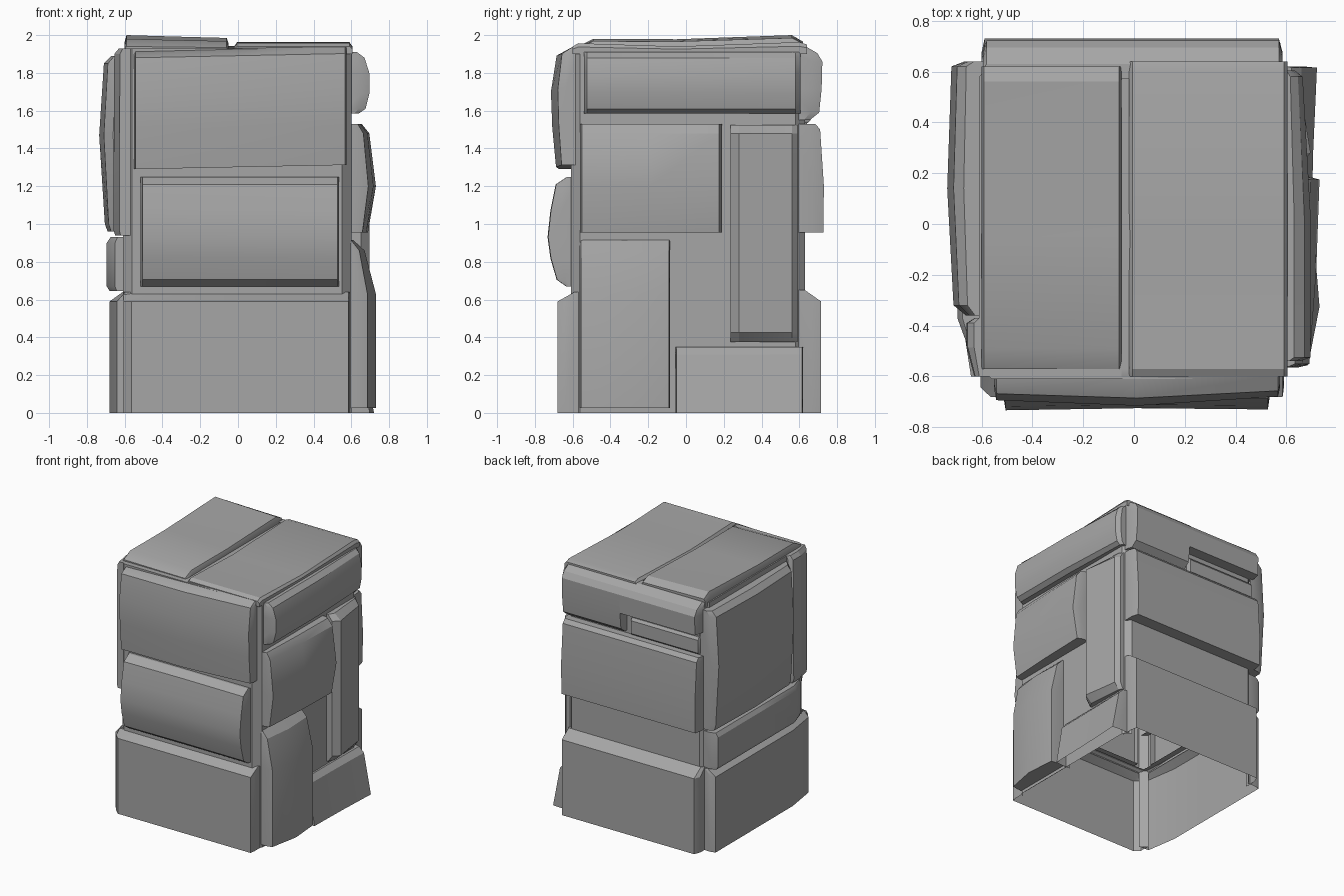
import bpy, bmesh, math
from mathutils import Vector

cube = bpy.data.objects.get("Cube")
if cube:
    bpy.data.objects.remove(cube)

stone = bpy.data.materials.new("grey_stone")
stone.use_nodes = True
GREY = (0.38, 0.38, 0.38, 1)
stone.diffuse_color = GREY
stone.node_tree.nodes["Principled BSDF"].inputs["Base Color"].default_value = GREY

# Maps (along, across, outward) to model space for every side
SIDES = {
    "front": lambda u, v, d: (u, -d, v),
    "back": lambda u, v, d: (u, d, v),
    "right": lambda u, v, d: (d, u, v),
    "left": lambda u, v, d: (-d, u, v),
    "top": lambda u, v, d: (u, v, d),
}
parts = []


def finish(name, bm):
    bmesh.ops.recalc_face_normals(bm, faces=bm.faces[:])
    mesh = bpy.data.meshes.new(name)
    bm.to_mesh(mesh)
    bm.free()
    mesh.materials.append(stone)
    ob = bpy.data.objects.new(name, mesh)
    bpy.context.scene.collection.objects.link(ob)
    parts.append(ob)


def slab(name, side, u0, u1, profile, bevel=(0.03, 0.03), shape=(1, 1, 1), base=0.57,
         tilt=0):
    """Open-backed stone: a (height, depth) profile swept sideways with bevelled ends."""
    place = SIDES[side]
    b0, b1 = bevel
    left, mid, right = shape
    columns = [(u0, 0), (u0, 0.65 * left), (u0 + b0, left), ((u0 + u1) / 2, mid),
               (u1 - b1, right), (u1, 0.65 * right), (u1, 0)]
    rows = list(profile)
    if rows[0][0] > 0 or side == "top":      # stones on the ground stay open below
        rows.insert(0, (rows[0][0], base))
    rows.append((rows[-1][0], base))
    bm = bmesh.new()
    grid = [[bm.verts.new(place(u, v + tilt * (u - u0), base + (d - base) * f))
             for u, f in columns] for v, d in rows]
    for low, high in zip(grid, grid[1:]):
        for i in range(len(columns) - 1):
            bm.faces.new((low[i], low[i + 1], high[i + 1], high[i]))
    bmesh.ops.remove_doubles(bm, verts=bm.verts[:], dist=0.0005)
    finish(name, bm)


# Hollow core, open below, its lower walls left out behind the base stones
bm = bmesh.new()
bmesh.ops.create_cube(bm, size=1)
for v in bm.verts:
    v.co = Vector((v.co.x * 1.21 - 0.005, v.co.y * 1.24 + 0.01, (v.co.z + 0.5) * 1.93))
upright = [e for e in bm.edges if abs(e.verts[0].co.z - e.verts[1].co.z) > 1]
bmesh.ops.bevel(bm, geom=upright, offset=0.05, segments=1, affect="EDGES")
bmesh.ops.bisect_plane(bm, geom=bm.verts[:] + bm.edges[:] + bm.faces[:],
                       plane_co=(0, 0, 0.62), plane_no=(0, 0, 1))
bm.normal_update()
hidden = [f for f in bm.faces if f.normal.z < -0.9 or (
    f.calc_center_median().z < 0.62 and (abs(f.normal.y) > 0.9 or f.normal.x < -0.9))]
bmesh.ops.delete(bm, geom=hidden, context="FACES")
finish("core", bm)

# Front stones
slab("front_base_stone", "front", -0.605, 0.59,
     [(0, 0.68), (0.59, 0.68), (0.64, 0.59)], bevel=(0.04, 0.005))
slab("front_middle_stone", "front", -0.515, 0.535,
     [(0.67, 0.635), (0.705, 0.685), (0.82, 0.718), (0.93, 0.733), (1.07, 0.718),
      (1.21, 0.69), (1.25, 0.63)],
     bevel=(0.01, 0.008), shape=(1, 0.95, 0.98))
slab("front_top_stone", "front", -0.55, 0.575,
     [(1.29, 0.688), (1.5, 0.708), (1.69, 0.715), (1.88, 0.685), (1.92, 0.6)],
     bevel=(0.008, 0.008), shape=(0.85, 1, 0.75), tilt=0.02)

# Right-hand side stones
slab("side_top_stone", "right", -0.54, 0.605,
     [(1.585, 0.64), (1.61, 0.675), (1.69, 0.695), (1.8, 0.695), (1.88, 0.67),
      (1.91, 0.63)],
     bevel=(0.015, 0.025), shape=(1, 1, 0.75))
slab("side_middle_stone", "right", -0.56, 0.19,
     [(0.955, 0.688), (1.2, 0.73), (1.48, 0.695), (1.53, 0.655)],
     bevel=(0.01, 0.015), shape=(0.75, 0.92, 1))
slab("side_tall_stone", "right", 0.235, 0.59,
     [(0.375, 0.64), (0.425, 0.695), (1.48, 0.695), (1.525, 0.64)],
     bevel=(0.045, 0.03), shape=(1, 0.83, 0.67))
slab("side_lower_stone", "right", -0.565, -0.085,
     [(0.025, 0.73), (0.63, 0.73), (0.86, 0.67), (0.915, 0.61)],
     bevel=(0.01, 0.005), shape=(0.72, 1, 0.88))
slab("side_base_stone", "right", -0.055, 0.62,
     [(0, 0.72), (0.31, 0.66), (0.35, 0.62)],
     bevel=(0.005, 0.005), shape=(0.85, 0.9, 1))

# Back stones, the top one notched above a small recessed filler stone
slab("back_base_stone", "back", -0.59, 0.585,
     [(0, 0.715), (0.59, 0.715), (0.65, 0.63)], bevel=(0.02, 0.01))
slab("back_middle_stone", "back", -0.6, 0.585,
     [(0.955, 0.727), (1.2, 0.73), (1.5, 0.71), (1.53, 0.685)],
     bevel=(0.012, 0.015))
crown = [(1.715, 0.718), (1.86, 0.722), (1.905, 0.695), (1.942, 0.63)]
slab("back_top_stone_notched", "back", -0.595, 0.07, crown, bevel=(0.015, 0))
slab("back_top_stone_full", "back", 0.07, 0.585,
     [(1.55, 0.655), (1.59, 0.705)] + crown, bevel=(0, 0.015))
slab("back_filler_stone", "back", -0.58, 0.03,
     [(1.535, 0.645), (1.55, 0.66), (1.65, 0.66), (1.67, 0.645)], bevel=(0.015, 0.015))

# Left-hand side stones
slab("left_base_stone", "left", -0.6, 0.615,
     [(0, 0.68), (0.59, 0.68), (0.64, 0.61)],
     bevel=(0.25, 0.01))
slab("left_low_stone", "left", -0.49, 0.61,
     [(0.645, 0.68), (0.67, 0.695), (0.9, 0.695), (0.93, 0.675)],
     bevel=(0.12, 0.015))
slab("left_large_stone", "left", -0.36, 0.64,
     [(0.96, 0.69), (1.0, 0.705), (1.47, 0.735), (1.85, 0.71), (1.89, 0.67)],
     bevel=(0.04, 0.02), shape=(0.85, 1, 0.9))
slab("left_corner_stone", "left", -0.6, -0.37,
     [(0.94, 0.65), (0.97, 0.66), (1.9, 0.655), (1.93, 0.63)],
     bevel=(0.12, 0.02))

# Capping stones
slab("cap_stone_high", "top", -0.6, -0.05,
     [(-0.57, 1.94), (-0.49, 1.98), (-0.05, 1.978), (0.56, 2.0), (0.62, 1.965)],
     bevel=(0.01, 0.01), shape=(1, 0.92, 0.85), base=1.9)
slab("cap_stone_low", "top", -0.02, 0.605,
     [(-0.6, 1.94), (-0.57, 1.957), (-0.05, 1.94), (0.6, 1.963), (0.64, 1.95)],
     bevel=(0.015, 0.015), base=1.9)

# Soften only the gentle bends
bpy.ops.object.select_all(action="DESELECT")
for ob in parts:
    ob.select_set(True)
bpy.context.view_layer.objects.active = parts[0]
bpy.ops.object.shade_smooth_by_angle(angle=math.radians(28))
